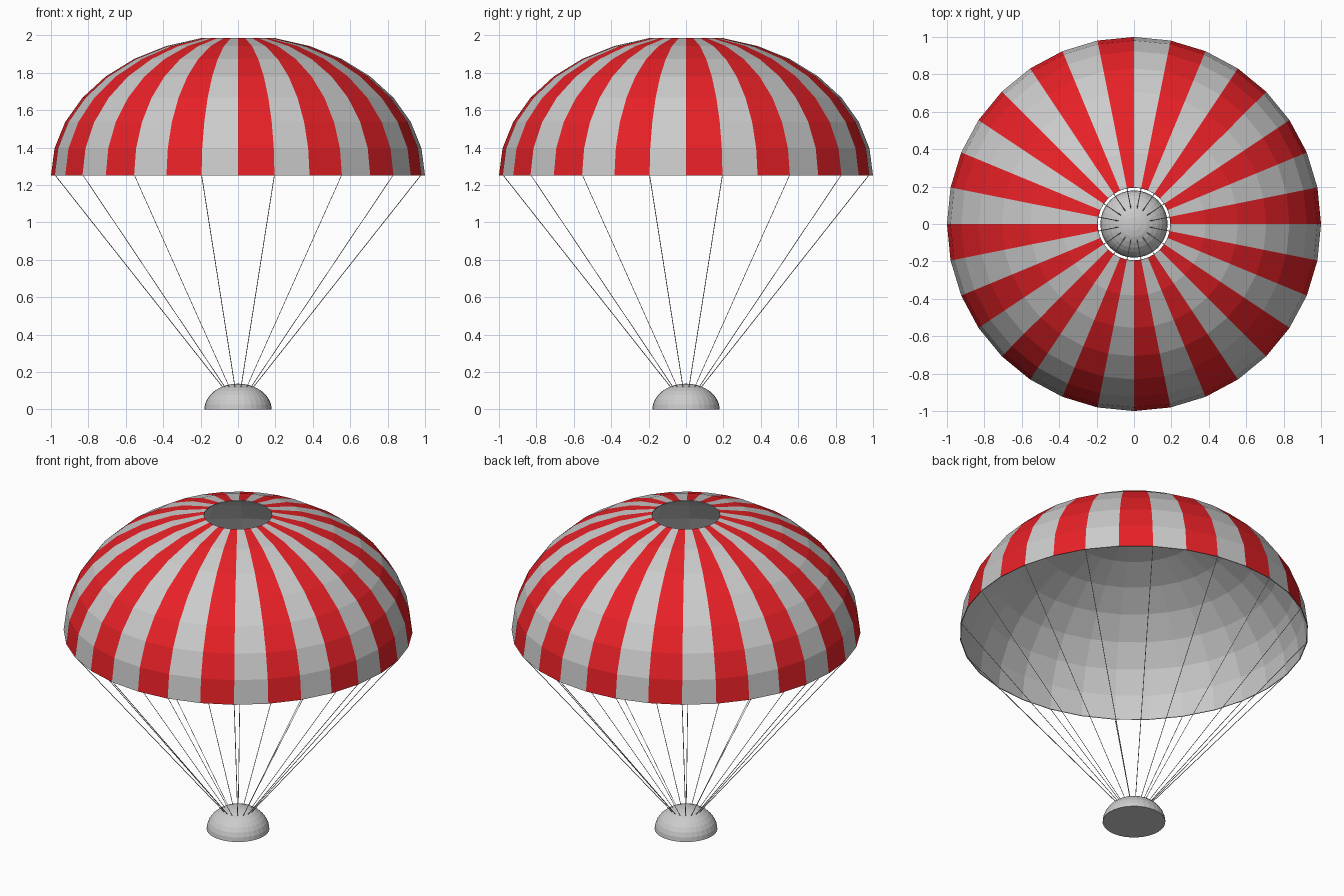
import bpy, bmesh
from math import sin, cos, pi
from mathutils import Vector

if "Cube" in bpy.data.objects:
    bpy.data.objects.remove(bpy.data.objects["Cube"])

SIDES = 32
STEP = 2 * pi / SIDES
RIM_Z = 1.25


def make_object(name, bm, color=None):
    me = bpy.data.meshes.new(name)
    bm.to_mesh(me)
    bm.free()
    ob = bpy.data.objects.new(name, me)
    bpy.context.collection.objects.link(ob)
    if color:
        mat = bpy.data.materials.new(name)
        mat.diffuse_color = color
        mat.use_nodes = True
        mat.node_tree.nodes["Principled BSDF"].inputs["Base Color"].default_value = mat.diffuse_color
        me.materials.append(mat)
    return ob


def ring_points(r, h, z0, k):
    t = k * pi / 16
    return [Vector((r * cos(t) * cos(i * STEP), r * cos(t) * sin(i * STEP), z0 + h * sin(t)))
            for i in range(SIDES)]


def dome(r, h, z0, gores, flip=False):
    """Faceted half ellipsoid, open at the top, made of the chosen gores."""
    bm = bmesh.new()
    rings = [[bm.verts.new(p) for p in ring_points(r, h, z0, k)] for k in range(8)]
    for a, b in zip(rings, rings[1:]):
        for i in gores:
            j = (i + 1) % SIDES
            f = bm.faces.new((a[i], a[j], b[j], b[i]))
            if flip:
                f.normal_flip()
    loose = [v for v in bm.verts if not v.link_faces]
    bmesh.ops.delete(bm, geom=loose, context='VERTS')
    return bm, rings


# Striped canopy with a round vent
bm, _ = dome(1.0, 0.75, RIM_Z, range(0, SIDES, 2))
make_object("canopy_red_gores", bm, (0.8, 0.015, 0.02, 1))
bm, _ = dome(1.0, 0.75, RIM_Z, range(1, SIDES, 2))
make_object("canopy_pale_gores", bm)

# Plain lining, with narrow hems closing the rim and the vent
bm, rings = dome(0.995, 0.745, RIM_Z, range(SIDES), flip=True)
for k, inner in ((0, rings[0]), (7, rings[7])):
    outer = [bm.verts.new(p) for p in ring_points(1.0, 0.75, RIM_Z, k)]
    for i in range(SIDES):
        j = (i + 1) % SIDES
        quad = (inner[i], inner[j], outer[j], outer[i])
        bm.faces.new(quad if k == 0 else quad[::-1])
make_object("canopy_lining", bm)

# Domed payload with a flat base
bm, rings = dome(0.18, 0.138, 0, range(SIDES))
tip = bm.verts.new((0, 0, 0.138))
for i in range(SIDES):
    bm.faces.new((rings[7][i], rings[7][(i + 1) % SIDES], tip))
bm.faces.new(rings[0][::-1])
make_object("payload", bm)

# Suspension lines from every second rim corner
curve = bpy.data.curves.new("suspension_lines", 'CURVE')
curve.dimensions = '3D'
curve.bevel_depth = 0.002
curve.bevel_resolution = 0
for i in range(1, SIDES, 2):
    c, s = cos(i * STEP), sin(i * STEP)
    sp = curve.splines.new('POLY')
    sp.points.add(1)
    sp.points[0].co = (0.995 * c, 0.995 * s, RIM_Z, 1)
    sp.points[1].co = (0.08 * c, 0.08 * s, 0.115, 1)
bpy.context.collection.objects.link(bpy.data.objects.new("suspension_lines", curve))
